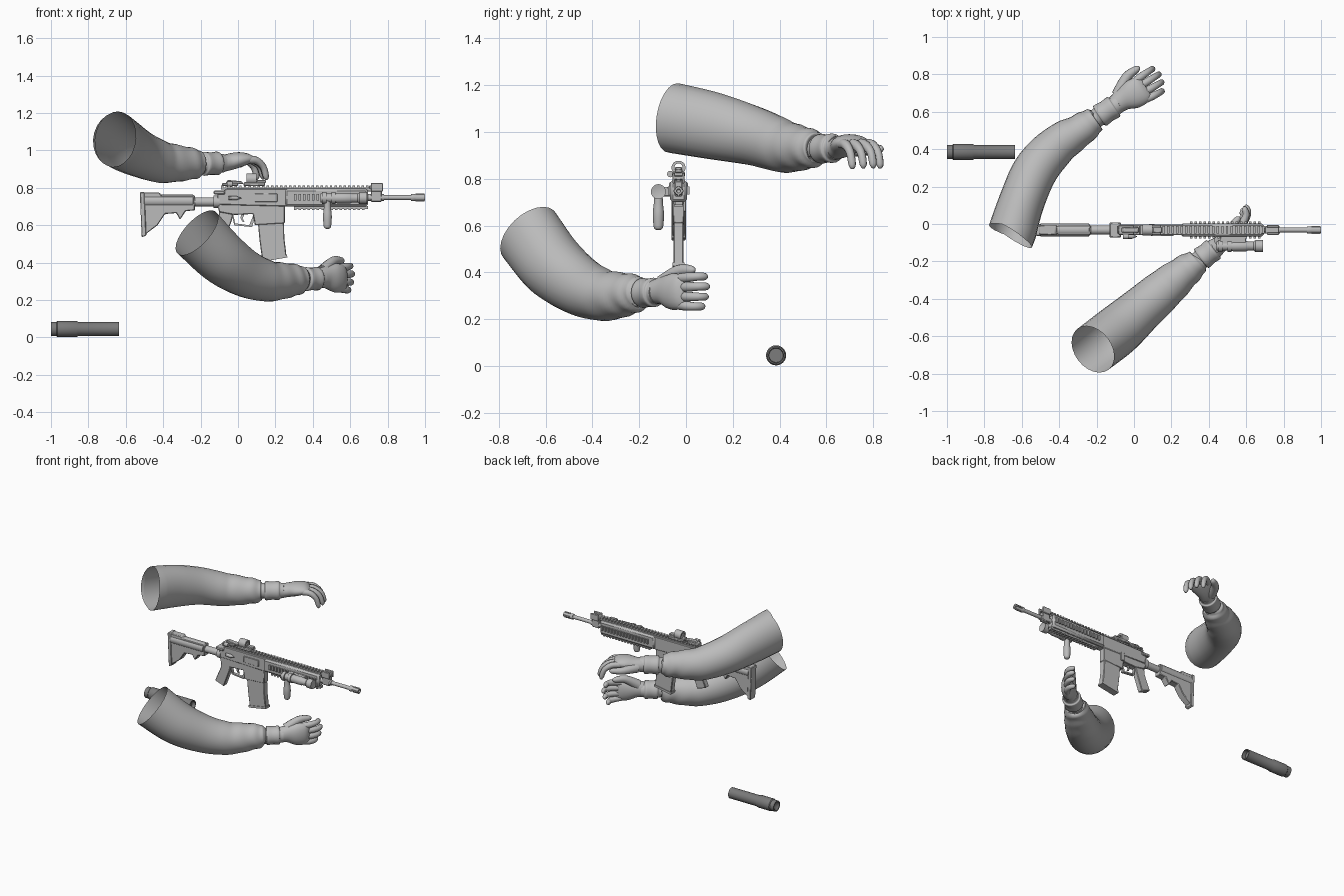
import bpy, bmesh, math
from mathutils import Vector, Matrix

if "Cube" in bpy.data.objects:
    bpy.data.objects.remove(bpy.data.objects["Cube"])


def material(name, value):
    m = bpy.data.materials.new(name)
    m.use_nodes = True
    m.diffuse_color = (value, value, value, 1)
    m.node_tree.nodes["Principled BSDF"].inputs["Base Color"].default_value = m.diffuse_color
    return m


GREY = material("plain grey", .5)
DARK = material("dark grey", .2)
GUN_Y = -.032


def finish(name, bm, mat=GREY, angle=35, bevel=0):
    bmesh.ops.recalc_face_normals(bm, faces=bm.faces)
    me = bpy.data.meshes.new(name)
    bm.to_mesh(me)
    bm.free()
    me.materials.append(mat)
    me.polygons.foreach_set("use_smooth", [True] * len(me.polygons))
    me.set_sharp_from_angle(angle=math.radians(angle))
    ob = bpy.data.objects.new(name, me)
    bpy.context.scene.collection.objects.link(ob)
    if bevel:
        mod = ob.modifiers.new("edge bevel", "BEVEL")
        mod.width = bevel
    return ob


def box(name, x0, x1, z0, z1, half, y=0, bevel=0):
    """Block given by its x and z range, y measured from the gun's centre plane."""
    bm = bmesh.new()
    bmesh.ops.create_cube(bm, size=1)
    for v in bm.verts:
        v.co = ((x0 + x1) / 2 + v.co.x * (x1 - x0), GUN_Y + y + v.co.y * 2 * half,
                (z0 + z1) / 2 + v.co.z * (z1 - z0))
    return finish(name, bm, bevel=bevel)


def plate(name, points, half, bevel=.004):
    """Side outline in x and z, thickened about the gun's centre plane."""
    bm = bmesh.new()
    face = bm.faces.new([bm.verts.new((x, GUN_Y - half, z)) for x, z in points])
    out = bmesh.ops.extrude_face_region(bm, geom=[face])["geom"]
    bmesh.ops.translate(bm, vec=(0, 2 * half, 0),
                        verts=[v for v in out if isinstance(v, bmesh.types.BMVert)])
    return finish(name, bm, bevel=bevel)


def lathe(name, rows, y, z, sides=20, mat=GREY):
    """Turned part along x from (x, radius) rows; zero radius closes an end."""
    bm = bmesh.new()
    rings = [[bm.verts.new((x, y + r * math.cos(i * math.tau / sides),
                            z + r * math.sin(i * math.tau / sides)))
              for i in range(sides)] for x, r in rows]
    skin(bm, rings)
    bmesh.ops.remove_doubles(bm, verts=bm.verts, dist=1e-5)
    return finish(name, bm, mat)


def skin(bm, rings):
    n = len(rings[0])
    for p, q in zip(rings, rings[1:]):
        for i in range(n):
            j = (i + 1) % n
            bm.faces.new((p[i], p[j], q[j], q[i]))


def tube(bm, rows, ref, steps=6, sides=20, fold=0, start=None, cap=True):
    """Spline tube through (centre, width, height) rows; fold adds cloth wrinkles."""
    keys = [(Vector(c), w, h) for c, w, h in rows]
    ext = [keys[0]] + keys + [keys[-1]]
    path = []

    def blend(a, b, c, d, t):
        return (b * 2 + (c - a) * t + (a * 2 - b * 5 + c * 4 - d) * t ** 2
                + (b * 3 - a - c * 3 + d) * t ** 3) / 2

    for k in range(len(keys) - 1):
        for s in range(steps):
            path.append([blend(*[e[n] for e in ext[k:k + 4]], s / steps) for n in range(3)])
    path.append(list(keys[-1]))
    rings = []
    for i, (c, w, h) in enumerate(path):
        t = path[min(i + 1, len(path) - 1)][0] - path[max(i - 1, 0)][0]
        if i == 0 and start:
            t = Vector(start)
        t.normalize()
        a = t.cross(ref).normalized()
        b = a.cross(t)
        u = i / (len(path) - 1)
        ring = []
        for j in range(sides):
            g = j * math.tau / sides
            k = 1 + fold * max(0, u - .4) * math.sin(u * 44 + 1.5 * math.sin(g) + math.cos(2 * g))
            ring.append(bm.verts.new(c + a * w * k * math.cos(g) + b * h * k * math.sin(g)))
        rings.append(ring)
    skin(bm, rings)
    if cap:
        bm.faces.new(rings[-1])


def arm(side, rows, start=None):
    """Open-ended sleeve."""
    bm = bmesh.new()
    tube(bm, rows, Vector((0, 0, 1)), 8, 24, .09, start)
    finish(side + "_sleeve", bm, angle=60)


def hand(side, origin, forward, palm_dir, thumb_sign, curl, thumb, elbow):
    o, f = Vector(origin), Vector(forward).normalized()
    p = Vector(palm_dir)
    p = (p - f * p.dot(f)).normalized()
    s = f.cross(p) * thumb_sign

    def at(a, b, c):
        return o + f * a + s * b + p * c

    # wrist and flared glove cuff
    bm = bmesh.new()
    e = Vector(elbow)
    cuff = [(0, .05), (.25, .052), (.3, .064), (.55, .06), (.8, .063), (.85, .053), (1, .05)]
    tube(bm, [(e.lerp(at(.01, 0, 0), k), r, r) for k, r in cuff], p, 3)
    finish(side + "_glove_cuff", bm, angle=50)
    # palm
    bm = bmesh.new()
    tube(bm, [(at(a, b, c), w, h) for a, b, c, w, h in (
        (-.02, 0, 0, .05, .048), (.04, .006, 0, .06, .045), (.1, .002, -.005, .077, .042),
        (.15, 0, -.005, .075, .032), (.18, 0, 0, .06, .014))], p)
    finish(side + "_palm", bm, angle=60)
    # fingers, from index to little
    bm = bmesh.new()
    for b, length in ((.056, .12), (.019, .135), (-.019, .125), (-.055, .1)):
        joints = ((0, 0, 0, .021), (.45, .1, .08, .021), (.8, .15, .4, .018),
                  (.9, .15, .85, .016), (.88, .15, 1, .006))
        tube(bm, [(at(.14 + length * a, b * (1 + q), curl * c), r, r)
                  for a, q, c, r in joints], s, 4, 10)
    # thumb
    root, tip = at(.03, .04, .01), at(*thumb)
    bend = root.lerp(tip, .5) + s * .02
    tube(bm, [(root, .036, .034), (bend, .027, .025), (root.lerp(tip, .9), .019, .018),
              (tip, .007, .006)], p, 4, 10)
    finish(side + "_fingers", bm, angle=60)


# left arm, palm down
arm("left", [((-.655, -.055, 1.06), .13, .15), ((-.6, .12, 1.025), .122, .143),
             ((-.525, .29, .982), .12, .126), ((-.41, .42, .938), .108, .112),
             ((-.29, .5, .93), .088, .093), ((-.215, .555, .927), .07, .074),
             ((-.205, .562, .927), .045, .045)], (.55, .83, -.15))
hand("left", (-.09, .64, .93), (.83, .5, .13), (0, 0, -1), 1, .12, (.2, .115, .03),
     (-.225, .55, .927))
# right arm, thumb up
arm("right", [((-.22, -.67, .56), .137, .155), ((-.09, -.57, .43), .137, .145),
              ((.04, -.455, .342), .122, .127), ((.16, -.35, .302), .11, .11),
              ((.265, -.26, .305), .09, .093), ((.335, -.205, .31), .07, .074),
              ((.343, -.198, .31), .045, .045)])
hand("right", (.44, -.125, .315), (.75, .66, .01), (-.66, .75, 0), 1, .065, (.2, .1, .04),
     (.325, -.212, .31))

# stock
plate("stock", [(-.52, .775), (-.42, .775), (-.41, .76), (-.23, .76), (-.23, .68), (-.28, .675),
                (-.31, .63), (-.33, .665), (-.39, .66), (-.43, .6), (-.51, .54)], .026)
lathe("stock_cheek_tube", [(-.5, 0), (-.5, .034), (-.24, .034), (-.23, 0)], GUN_Y, .73)
plate("butt_pad", [(-.525, .777), (-.5, .777), (-.49, .545), (-.515, .535)], .031)
lathe("buffer_tube", [(-.25, .024), (-.13, .024), (-.13, .033), (-.1, .033), (-.1, 0)],
      GUN_Y, .725)

# receiver, grip and trigger
plate("upper_receiver", [(-.11, .71), (-.11, .77), (-.06, .795), (.27, .795), (.27, .7)], .028)
plate("lower_receiver", [(-.115, .72), (.25, .72), (.25, .61), (.09, .6), (.08, .66),
                         (-.02, .655), (-.1, .67)], .024)
plate("pistol_grip", [(-.1, .68), (-.02, .68), (-.035, .62), (-.08, .5), (-.15, .525),
                      (-.105, .63)], .02)
plate("trigger_guard", [(-.035, .665), (-.025, .655), (-.015, .61), (.06, .6), (.085, .66),
                        (.095, .66), (.075, .59), (-.02, .6)], .01, 0)
plate("trigger", [(.02, .66), (.035, .66), (.025, .635), (.035, .617), (.022, .62),
                  (.012, .64)], .005, 0)
plate("magazine", [(.105, .63), (.245, .63), (.248, .53), (.26, .43), (.13, .41),
                   (.115, .52)], .021)
plate("magazine_base", [(.125, .42), (.262, .442), (.264, .428), (.127, .404)], .025, 0)
box("ejection_cover", .09, .21, .725, .77, .004, -.029, .002)
box("bolt_release", .08, .11, .66, .72, .006, .027, .003)
box("charging_handle", -.13, -.07, .765, .785, .04, 0, .004)
lathe("forward_assist", [(-.05, 0), (-.05, .012), (-.01, .012), (.02, 0)], GUN_Y - .035, .745, 10)

# handguard with toothed rails
box("handguard", .25, .695, .7, .795, .036, 0, .012)
box("top_rail", -.09, .695, .792, .802, .016)
box("bottom_rail", .3, .695, .688, .702, .016)
for name, x, z, half, y, count in (
        ("top_rail_teeth", -.09, .801, .02, 0, 33), ("bottom_rail_teeth", .3, .682, .02, 0, 16),
        ("left_rail_teeth", .3, .732, .006, .04, 16), ("right_rail_teeth", .3, .732, .006, -.04, 16)):
    tooth = box(name, x, x + .013, z, z + (.034 if y else .011), half, y)
    mod = tooth.modifiers.new("repeat", "ARRAY")
    mod.count = count
    mod.use_relative_offset = False
    mod.use_constant_offset = True
    mod.constant_offset_displace = (.0242, 0, 0)

# barrel and muzzle
lathe("barrel", [(.68, .018), (.78, .018), (.78, .013), (.925, .013), (.925, .018), (.935, .02),
                 (.95, .017), (1, .017), (1, .009), (.95, 0)], GUN_Y, .748, 16)
for i in range(4):
    turn = i * math.pi / 2
    box("muzzle_prong", .95, .998, .744 + .017 * math.sin(turn), .752 + .017 * math.sin(turn),
        .004, .017 * math.cos(turn))
box("gas_block", .71, .77, .725, .79, .018, 0, .005)
lathe("gas_tube", [(.68, .011), (.76, .011), (.77, 0)], GUN_Y, .79, 12)

# sights
box("front_sight_base", .7, .775, .795, .812, .02, 0, .003)
for y in (-.02, .02):
    box("front_sight_ear", .71, .775, .78, .825, .006, y, .003)
box("rear_sight_base", -.085, .0, .81, .826, .026, 0, .004)
plate("rear_sight_leaf", [(-.07, .82), (-.055, .842), (.02, .835), (.03, .82)], .014)
lathe("rear_sight_knob", [(-.06, 0), (-.06, .014), (-.03, .014), (-.03, 0)], GUN_Y - .035, .82, 12)
box("optic_mount", .03, .145, .81, .83, .028, 0, .004)
box("optic_post", .05, .1, .825, .85, .014, 0, .003)
lathe("optic_ring", [(.045, .018), (.045, .03), (.1, .03), (.1, .018), (.045, .018)],
      GUN_Y, .847)
box("optic_emitter", .1, .15, .825, .842, .016, 0, .004)

# side light with clamp and vertical foregrip
LIGHT_Y = -.118
lathe("side_light", [(.44, 0), (.44, .024), (.52, .024), (.53, .028), (.6, .028), (.61, .024),
                     (.64, .024), (.65, .032), (.69, .032), (.69, .027), (.675, 0)], LIGHT_Y, .745)
for x in (.45, .5):
    lathe("light_clamp", [(x, .02), (x, .032), (x + .022, .032), (x + .022, .02)], LIGHT_Y, .745)
box("light_bracket", .46, .6, .725, .765, .025, -.055, .004)
bm = bmesh.new()
tube(bm, [((.478, LIGHT_Y, z), r, r) for z, r in (
    (.73, .018), (.69, .02), (.65, .024), (.61, .022), (.588, .018), (.58, .006))],
    Vector((1, 0, 0)), 4, 14)
finish("foregrip", bm)

# detached barrel tube lying apart
lathe("loose_tube", [(-.97, 0), (-1, .03), (-1, .038), (-.97, .038), (-.965, .043), (-.865, .043),
                     (-.855, .038), (-.635, .038), (-.635, .032), (-.66, .03), (-.66, 0)],
      .385, .045, 24, DARK)
